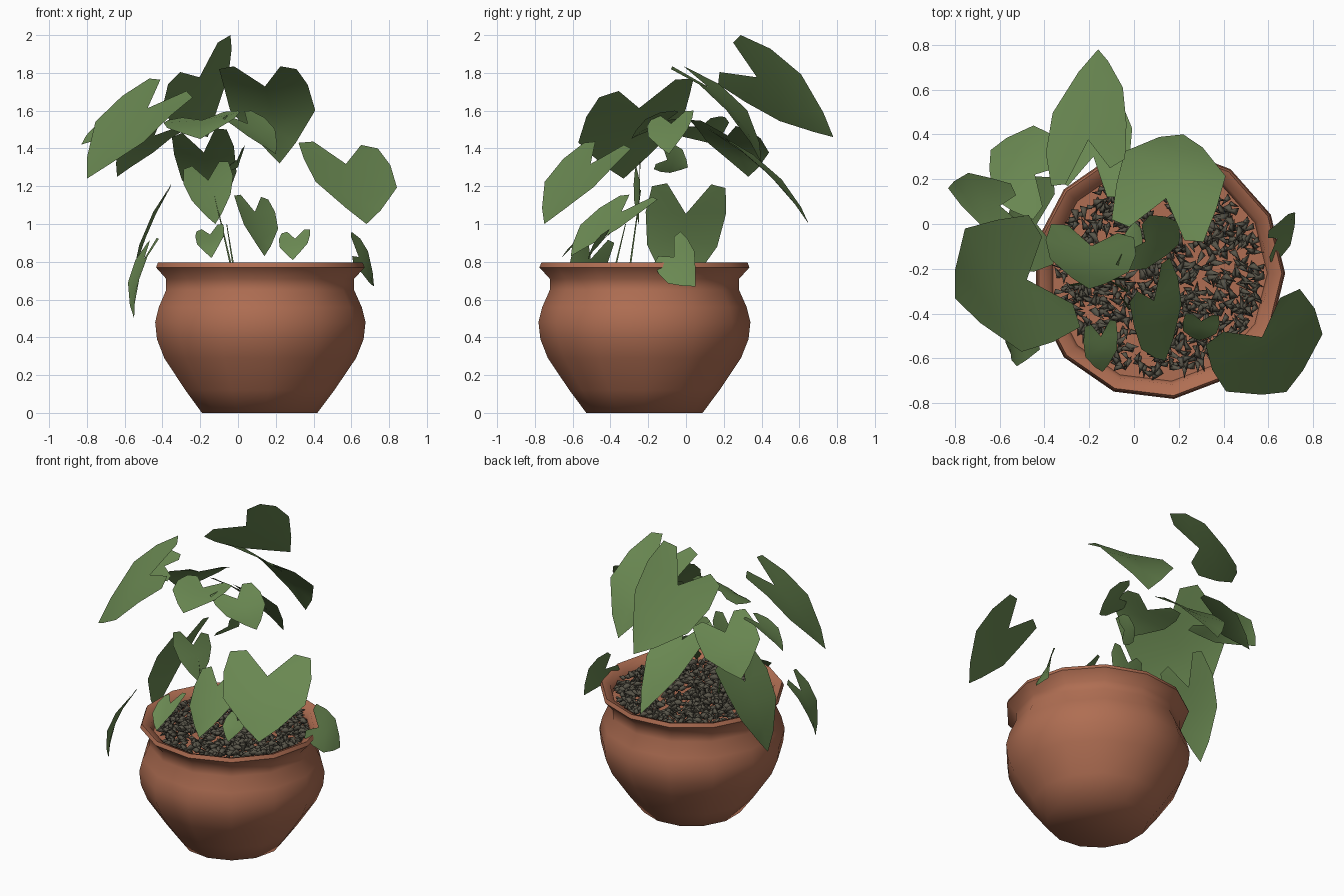
import bpy, bmesh, math, random
from mathutils import Vector, Matrix

if "Cube" in bpy.data.objects:
    bpy.data.objects.remove(bpy.data.objects["Cube"])

random.seed(4)
CX, CY = 0.11, -0.22          # pot axis


def material(name, rgb):
    m = bpy.data.materials.new(name)
    m.diffuse_color = (*rgb, 1)
    m.use_nodes = True
    m.node_tree.nodes["Principled BSDF"].inputs["Base Color"].default_value = m.diffuse_color
    return m


TERRACOTTA = material("terracotta", (0.43, 0.155, 0.085))
GREEN = material("leaf green", (0.145, 0.25, 0.085))
GRAVEL = material("dark gravel", (0.10, 0.092, 0.068))


def finish(name, bm, mat, angle=None):
    me = bpy.data.meshes.new(name)
    bm.to_mesh(me)
    bm.free()
    me.materials.append(mat)
    ob = bpy.data.objects.new(name, me)
    bpy.context.collection.objects.link(ob)
    if angle:
        bpy.ops.object.select_all(action='DESELECT')
        ob.select_set(True)
        bpy.context.view_layer.objects.active = ob
        bpy.ops.object.shade_smooth_by_angle(angle=math.radians(angle))
    return ob


# Pot: lathed profile (radius, height), flared rim, shallow inner floor
def pot(profile, sides=13):
    bm = bmesh.new()
    rings = []
    for r, z in profile:
        rings.append([bm.verts.new((CX + r * math.cos(math.tau * i / sides),
                                    CY + r * math.sin(math.tau * i / sides), z))
                      for i in range(sides)])
    for a, b in zip(rings, rings[1:]):
        for i in range(sides):
            j = (i + 1) % sides
            bm.faces.new((a[i], a[j], b[j], b[i]))
    bm.faces.new(rings[0][::-1])
    bm.faces.new(rings[-1])
    return finish("pot", bm, TERRACOTTA, 60)


pot([(0.31, 0), (0.40, 0.12), (0.515, 0.29), (0.555, 0.39), (0.565, 0.48),
     (0.545, 0.56), (0.505, 0.65), (0.505, 0.71), (0.56, 0.77), (0.55, 0.795),
     (0.50, 0.775), (0.485, 0.72)])


# Gravel: scattered pointed chips
def gravel(count):
    bm = bmesh.new()
    for _ in range(count):
        r, a = 0.455 * math.sqrt(random.random()), random.uniform(0, math.tau)
        s = random.uniform(0.022, 0.036)
        m = (Matrix.Translation((CX + r * math.cos(a), CY + r * math.sin(a),
                                 random.uniform(0.735, 0.77)))
             @ Matrix.Rotation(random.uniform(0, math.tau), 4, 'Z')
             @ Matrix.Rotation(random.uniform(-0.6, 0.6), 4, 'X')
             @ Matrix.Diagonal((s * 1.2, s * 0.65, s * 0.7, 1)))
        top = [bm.verts.new(m @ Vector(p)) for p in
               ((1, 0, 0), (-0.5, 0.9, 0), (-0.8, -0.7, 0))]
        up, down = bm.verts.new(m @ Vector((0, 0, 1))), bm.verts.new(m @ Vector((0, 0, -1)))
        for i in range(3):
            j = (i + 1) % 3
            bm.faces.new((top[i], top[j], up))
            bm.faces.new((top[j], top[i], down))
    finish("gravel", bm, GRAVEL, 120)


gravel(850)


# Heart-shaped leaf spanned by its two lobes and its tip: arched lengthwise,
# folded along the vein, w widens the half towards the tip
def leaf(name, lobe_a, lobe_b, tip, w=1.0, arch=0.10, fold=0.03):
    la, lb, tip = Vector(lobe_a), Vector(lobe_b), Vector(tip)
    mid = (la + lb) / 2
    notch = mid.lerp(tip, 0.25)
    n = (lb - la).cross(tip - mid).normalized()
    if n.z < 0:
        n = -n
    rise = arch * (tip - mid).length

    def bow(t):
        return n * rise * 4 * t * (1 - t)

    bm = bmesh.new()
    vein = [bm.verts.new(notch.lerp(tip, t) + bow(0.25 + 0.75 * t) - n * fold * k)
            for t, k in ((0, 0.5), (0.3, 0.6), (0.65, 0.3), (1, 0))]
    for lobe in (la, lb):
        out = lobe - mid
        edge = [bm.verts.new(lobe.lerp(mid, 0.4) + (mid - tip) * 0.03)]
        for t, k in ((0, 0), (0.25, 0.34), (0.55, 0.5 * w), (0.84, 0.24 * w)):
            edge.append(bm.verts.new(lobe.lerp(tip, t) + out * k + bow(t)))
        for f in ((vein[0], edge[0], edge[1]), (vein[0], edge[1], edge[2], vein[1]),
                  (vein[1], edge[2], edge[3], vein[2]),
                  (vein[2], edge[3], edge[4], vein[3])):
            face = bm.faces.new(f)
            face.normal_update()
            if face.normal.dot(n) < 0:
                face.normal_flip()
    finish(name, bm, GREEN, 80)


# Upper leaves
leaf("leaf_top_back", (-0.37, 0.17, 1.74), (-0.04, 0.29, 2.0), (-0.16, 0.78, 1.46), 1.0, 0.06)
leaf("leaf_top_right", (-0.10, 0.02, 1.82), (0.31, -0.08, 1.82), (0.22, 0.40, 1.32), 1.3, 0.13)
leaf("leaf_back_left", (-0.28, 0.33, 1.50), (-0.45, 0.02, 1.55), (-0.64, 0.33, 1.25), 1.2)
leaf("leaf_back_low", (-0.35, 0.20, 1.46), (-0.06, 0.12, 1.50), (-0.12, 0.65, 1.0), 1.1, 0.08)
leaf("leaf_left_front", (-0.47, 0.04, 1.77), (-0.24, -0.46, 1.67), (-0.80, -0.33, 1.24), 1.3, 0.07)
leaf("leaf_left_side", (-0.55, 0.18, 1.57), (-0.48, -0.06, 1.50), (-0.83, 0.16, 1.42), 1.2)
leaf("leaf_centre_left", (-0.37, 0.0, 1.55), (0.0, -0.06, 1.60), (-0.20, -0.29, 1.45), 1.0)
leaf("leaf_centre_right", (-0.08, -0.18, 1.56), (0.07, 0.04, 1.60), (0.20, -0.09, 1.37), 1.0)
leaf("leaf_right_front", (0.32, -0.54, 1.43), (0.74, -0.29, 1.40), (0.68, -0.75, 1.0), 1.15, 0.06)
leaf("leaf_inner_front", (-0.29, -0.27, 1.29), (-0.05, -0.24, 1.33), (-0.12, -0.25, 1.0), 0.8, 0.03)
leaf("leaf_inner_small", (-0.06, -0.17, 1.29), (0.04, -0.10, 1.42), (0.0, 0.01, 1.30))

# Lower leaves
leaf("leaf_left_low", (-0.36, -0.18, 1.2), (-0.36, 0.21, 1.19), (-0.57, -0.05, 0.6), 1.0, 0.08)
leaf("leaf_left_hanging", (-0.42, -0.56, 0.92), (-0.48, -0.38, 0.90), (-0.55, -0.58, 0.5), 1.1, 0.12)
leaf("leaf_front_centre", (-0.02, -0.35, 1.15), (0.16, -0.15, 1.13), (0.14, -0.61, 0.83), 1.1, 0.05)
leaf("leaf_front_left_small", (-0.22, -0.46, 0.96), (-0.08, -0.43, 1.0), (-0.14, -0.66, 0.82), 1.1)
leaf("leaf_front_right_small", (0.23, -0.40, 0.95), (0.38, -0.41, 0.97), (0.29, -0.52, 0.81), 1.1)
leaf("leaf_right_low", (0.61, -0.17, 0.79), (0.60, -0.03, 0.96), (0.72, 0.05, 0.67), 1.1)


# A few thin stems rising out of the gravel
def stem(name, start, end, r=0.006):
    a, b = Vector(start), Vector(end)
    bm = bmesh.new()
    bmesh.ops.create_cone(bm, segments=4, radius1=r, radius2=r * 0.4, depth=(b - a).length)
    bm.transform(Matrix.Translation((a + b) / 2)
                 @ (b - a).to_track_quat('Z', 'Y').to_matrix().to_4x4())
    finish(name, bm, GREEN)


stem("stem_left", (-0.03, -0.30, 0.75), (-0.13, -0.24, 1.18))
stem("stem_front", (-0.02, -0.38, 0.75), (-0.06, -0.32, 1.0))
